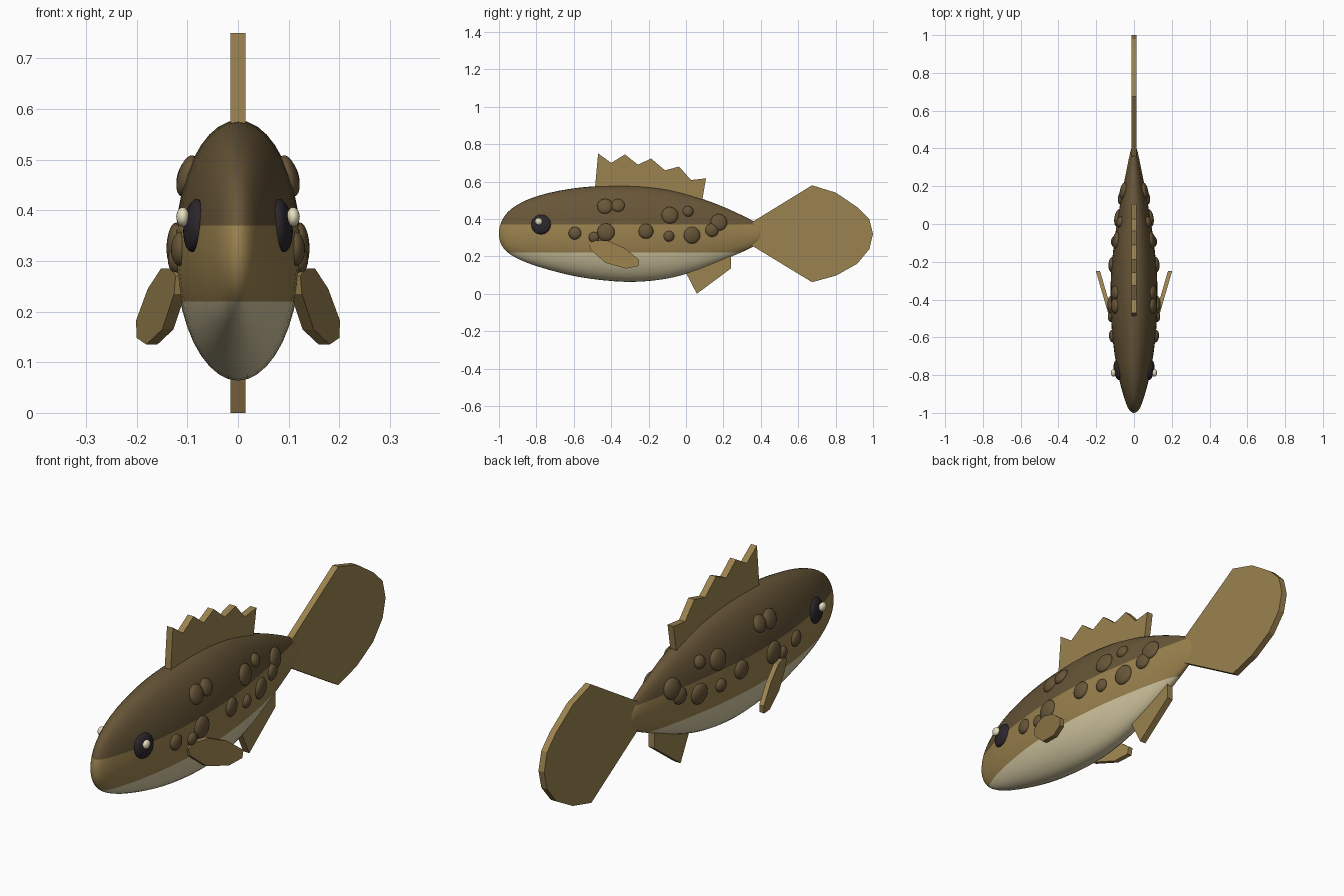
import bpy, bmesh, math
from mathutils import Vector, Matrix
from mathutils.bvhtree import BVHTree

if "Cube" in bpy.data.objects:
    bpy.data.objects.remove(bpy.data.objects["Cube"])


def material(name, rgb):
    m = bpy.data.materials.new(name)
    m.diffuse_color = (*rgb, 1)
    m.use_nodes = True
    m.node_tree.nodes["Principled BSDF"].inputs["Base Color"].default_value = m.diffuse_color
    return m


DARK = material("dark_brown", (0.135, 0.091, 0.039))
TAN = material("tan", (0.33, 0.225, 0.078))
CREAM = material("belly_cream", (0.66, 0.58, 0.36))
BLACK = material("eye_black", (0.025, 0.02, 0.025))
GLINT = material("eye_glint", (0.80, 0.74, 0.52))


def make_object(name, bm, mats, smooth=False):
    bmesh.ops.recalc_face_normals(bm, faces=bm.faces[:])
    for f in bm.faces:
        f.smooth = smooth
    me = bpy.data.meshes.new(name)
    bm.to_mesh(me)
    bm.free()
    for m in mats:
        me.materials.append(m)
    ob = bpy.data.objects.new(name, me)
    bpy.context.collection.objects.link(ob)
    return ob


def catmull(p, n):
    """Smooth curve through p[1:-1], n steps per span."""
    out = []
    for i in range(1, len(p) - 2):
        a, b, c, d = p[i - 1:i + 3]
        for k in range(n):
            t = k / n
            out.append([0.5 * (2 * q + (r - o) * t + (2 * o - 5 * q + 4 * r - s) * t * t
                               + (3 * q - o - 3 * r + s) * t ** 3)
                        for o, q, r, s in zip(a, b, c, d)])
    out.append(list(p[-2]))
    return out


# Body: lofted ellipses given as (y, height above axis, depth below axis, half width)
AXIS = 0.32
stations = [(-1.0, 0, 0, 0), (-0.98, 0.08, 0.07, 0.028), (-0.914, 0.148, 0.125, 0.054),
            (-0.78, 0.207, 0.178, 0.088), (-0.567, 0.248, 0.231, 0.117),
            (-0.33, 0.258, 0.256, 0.124), (-0.14, 0.244, 0.245, 0.11),
            (0.02, 0.208, 0.208, 0.088), (0.18, 0.153, 0.148, 0.06),
            (0.342, 0.078, 0.077, 0.028), (0.396, 0.038, 0.04, 0.015), (0.415, 0, 0, 0)]


def flipped(s):
    return (s[0], -s[1], -s[2], -s[3])


curve = catmull([flipped(stations[1])] + stations + [flipped(stations[-2])], 4)
SIDES = 40
bm = bmesh.new()
rings = []
for y, up, down, w in curve[1:-1]:
    ring = []
    for i in range(SIDES):
        a = 2 * math.pi * i / SIDES
        s = math.sin(a)
        ring.append(bm.verts.new((w * math.cos(a), y, AXIS + s * (up if s > 0 else down))))
    rings.append(ring)
for r0, r1 in zip(rings, rings[1:]):
    for i in range(SIDES):
        j = (i + 1) % SIDES
        bm.faces.new((r0[i], r0[j], r1[j], r1[i]))
for ring, y in ((rings[0], -1.0), (rings[-1], 0.415)):
    tip = bm.verts.new((0, y, AXIS))
    for i in range(SIDES):
        bm.faces.new((tip, ring[i], ring[(i + 1) % SIDES]))
bmesh.ops.recalc_face_normals(bm, faces=bm.faces[:])
skin = BVHTree.FromBMesh(bm)

# Body colour bands: cut at two heights, dark back, tan flank, cream belly
for z in (0.22, 0.37):
    bmesh.ops.bisect_plane(bm, geom=bm.verts[:] + bm.edges[:] + bm.faces[:], dist=1e-5,
                           plane_co=(0, 0, z), plane_no=(0, 0, 1))
for f in bm.faces:
    z = f.calc_center_median().z
    f.material_index = 0 if z > 0.37 else 1 if z > 0.22 else 2
make_object("body", bm, [DARK, TAN, CREAM], True)


def surface_disc(bm, side, y, z, radius, depth):
    """Flattened sphere lying on the body skin."""
    loc, normal, _, _ = skin.ray_cast(Vector((side, y, z)), Vector((-side, 0, 0)))
    m = (Matrix.Translation(loc) @ normal.to_track_quat('Z', 'Y').to_matrix().to_4x4()
         @ Matrix.Diagonal((radius, radius, depth, 1)))
    bmesh.ops.create_uvsphere(bm, u_segments=20, v_segments=12, radius=1, matrix=m)


# Spots, eyes and eye glints on both sides
spots = [(-0.433, 0.468, 0.042), (-0.364, 0.473, 0.037), (-0.594, 0.324, 0.034),
         (-0.428, 0.329, 0.047), (-0.492, 0.302, 0.028), (-0.214, 0.334, 0.04),
         (-0.086, 0.42, 0.045), (0.011, 0.441, 0.029), (-0.091, 0.308, 0.029),
         (0.032, 0.313, 0.045), (0.139, 0.34, 0.036), (0.176, 0.382, 0.045)]
for side, label in ((1, "right"), (-1, "left")):
    bm = bmesh.new()
    for y, z, r in spots:
        surface_disc(bm, side, y, z, r, 0.018)
    make_object("spots_" + label, bm, [DARK], True)

    bm = bmesh.new()
    surface_disc(bm, side, -0.775, 0.37, 0.053, 0.02)
    make_object("eye_" + label, bm, [BLACK], True)

    bm = bmesh.new()
    m = Matrix.Translation((side * 0.109, -0.788, 0.387)) @ Matrix.Diagonal((0.013, 0.02, 0.019, 1))
    bmesh.ops.create_uvsphere(bm, u_segments=16, v_segments=10, radius=1, matrix=m)
    make_object("eye_glint_" + label, bm, [GLINT], True)


def fin(name, outline, thick, place=lambda y: 0.0, side=1):
    """Flat plate from a (y, z) outline; place gives the middle x for each y."""
    bm = bmesh.new()
    a, b = ([bm.verts.new((side * (place(y) + h), y, z)) for y, z in outline]
            for h in (-thick / 2, thick / 2))
    bm.faces.new(a)
    bm.faces.new(b)
    for i in range(len(a)):
        j = (i + 1) % len(a)
        bm.faces.new((a[i], a[j], b[j], b[i]))
    make_object(name, bm, [TAN])


# Median fins
fin("dorsal_fin", [(-0.49, 0.53), (-0.47, 0.75), (-0.40, 0.70), (-0.326, 0.745), (-0.257, 0.69),
                   (-0.187, 0.723), (-0.112, 0.66), (-0.037, 0.68), (0.027, 0.608),
                   (0.107, 0.617), (0.08, 0.46)], 0.029)
fin("tail_fin", [(0.34, 0.375), (0.674, 0.58), (0.802, 0.54), (0.92, 0.46), (0.98, 0.4),
                 (1.0, 0.32), (0.98, 0.238), (0.915, 0.16), (0.802, 0.097), (0.674, 0.062),
                 (0.34, 0.265)], 0.028)
fin("anal_fin", [(-0.02, 0.15), (0.058, 0.0), (0.24, 0.135), (0.24, 0.22), (0.1, 0.25)], 0.029)

# Side fins flare outward toward the back
pectoral = [(-0.52, 0.27), (-0.49, 0.285), (-0.42, 0.285), (-0.33, 0.245), (-0.25, 0.182),
            (-0.255, 0.148), (-0.32, 0.135), (-0.43, 0.165), (-0.51, 0.235)]
for side, label in ((1, "right"), (-1, "left")):
    fin("pectoral_fin_" + label, pectoral, 0.022, lambda y: 0.118 + 0.29 * (y + 0.5), side)
